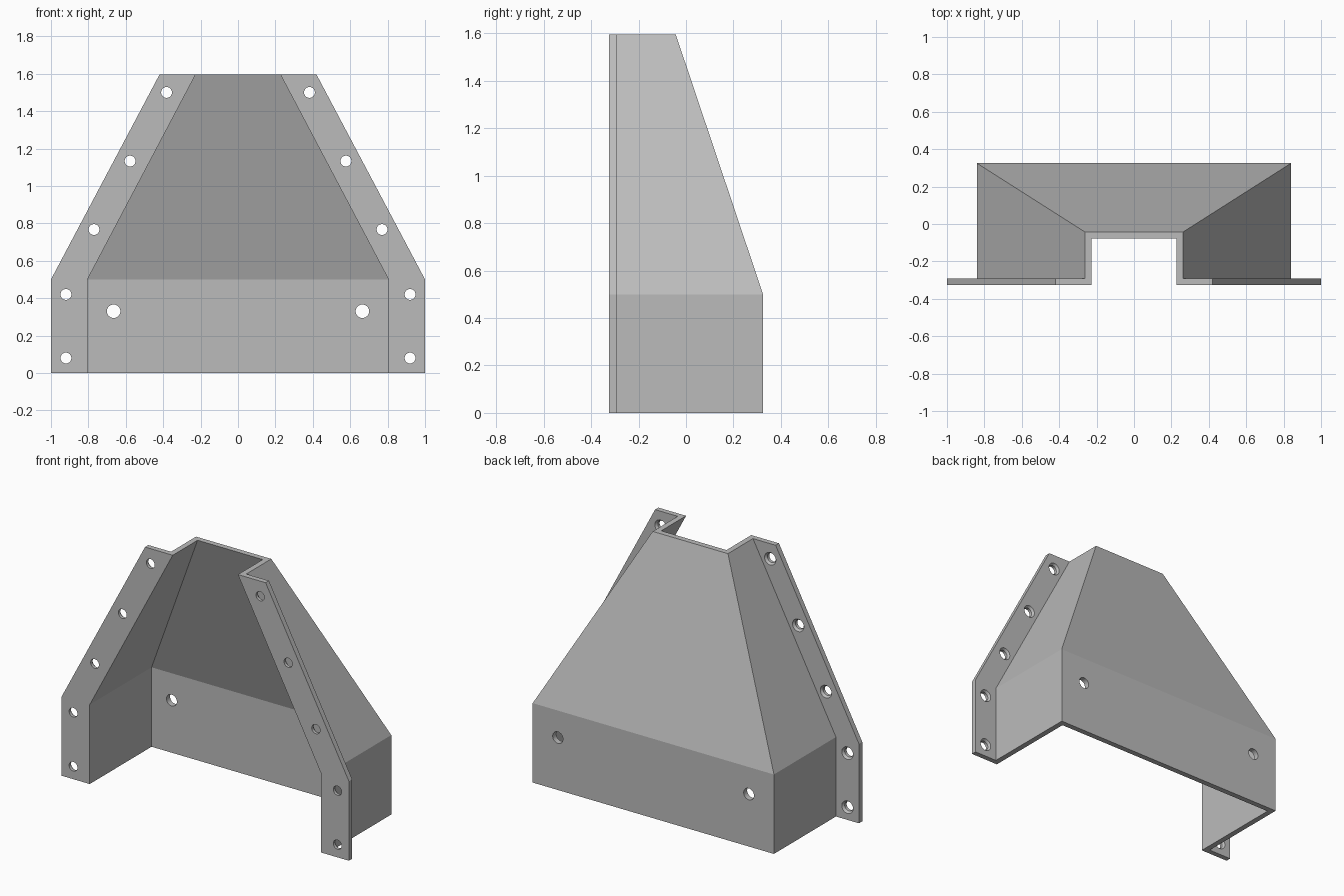
import bpy, bmesh, math
from mathutils import Matrix, Vector

default = bpy.data.objects.get("Cube")
if default:
    bpy.data.objects.remove(default, do_unlink=True)

FRONT, THICK, SIDE = -0.325, 0.033, 0.035
FLANGE_BACK = FRONT + THICK

grey = bpy.data.materials.new("plain_grey")
grey.use_nodes = True
grey.diffuse_color = (0.5, 0.5, 0.5, 1)
grey.node_tree.nodes["Principled BSDF"].inputs["Base Color"].default_value = (0.5, 0.5, 0.5, 1)


def section(z, flange_x, inner_x, back_y):
    """Closed hat-shaped outline of the folded sheet at one height."""
    outer_x = inner_x + SIDE
    half = [(inner_x, back_y - SIDE), (inner_x, FRONT), (flange_x, FRONT),
            (flange_x, FLANGE_BACK), (outer_x, FLANGE_BACK), (outer_x, back_y)]
    outline = half + [(-x, y) for x, y in reversed(half)]
    return [Vector((x, y, z)) for x, y in outline]


def finish(name, bm):
    bmesh.ops.recalc_face_normals(bm, faces=bm.faces)
    mesh = bpy.data.meshes.new(name)
    bm.to_mesh(mesh)
    bm.free()
    mesh.materials.append(grey)
    obj = bpy.data.objects.new(name, mesh)
    bpy.context.collection.objects.link(obj)
    return obj


# Folded sheet cover: straight base, then tapering to the top
bm = bmesh.new()
rings = [[bm.verts.new(p) for p in section(*s)] for s in (
    (0, 1.0, 0.805, 0.325), (0.5, 1.0, 0.805, 0.325), (1.595, 0.42, 0.227, -0.043))]
for low, high in zip(rings, rings[1:]):
    for i in range(len(low)):
        j = (i + 1) % len(low)
        bm.faces.new((low[i], low[j], high[j], high[i]))
bm.faces.new(rings[0])
bm.faces.new(rings[-1])
cover = finish("folded_cover", bm)


def add_cutter(bm, x, z, y0, y1, r0, r1):
    """Cylinder or cone along y, from y0 (radius r0) to y1 (radius r1)."""
    place = Matrix.Translation((x, (y0 + y1) / 2, z)) @ Matrix.Rotation(-math.pi / 2, 4, "X")
    bmesh.ops.create_cone(bm, cap_ends=True, segments=32, radius1=r0, radius2=r1,
                          depth=y1 - y0, matrix=place)


# Screw holes: countersunk from behind in the flanges, plain in the back wall
holes, sinks = bmesh.new(), bmesh.new()
for side in (-1, 1):
    for x, z in ((0.92, 0.08), (0.92, 0.42), (0.77, 0.767), (0.577, 1.133), (0.382, 1.5)):
        add_cutter(holes, side * x, z, FRONT - 0.03, FLANGE_BACK + 0.01, 0.029, 0.029)
        add_cutter(sinks, side * x, z, FLANGE_BACK - 0.018, FLANGE_BACK + 0.006, 0.026, 0.044)
    add_cutter(holes, side * 0.665, 0.33, 0.25, 0.36, 0.036, 0.036)

bpy.context.view_layer.objects.active = cover
cover.select_set(True)
for name, cutter_bm in (("hole_cutter", holes), ("countersink_cutter", sinks)):
    cutter = finish(name, cutter_bm)
    cutter.hide_render = True
    cut = cover.modifiers.new(name, "BOOLEAN")
    cut.operation = "DIFFERENCE"
    cut.solver = "EXACT"
    cut.object = cutter
    bpy.ops.object.modifier_apply(modifier=cut.name)
    bpy.data.objects.remove(cutter, do_unlink=True)

bpy.ops.object.shade_smooth_by_angle(angle=math.radians(15))
